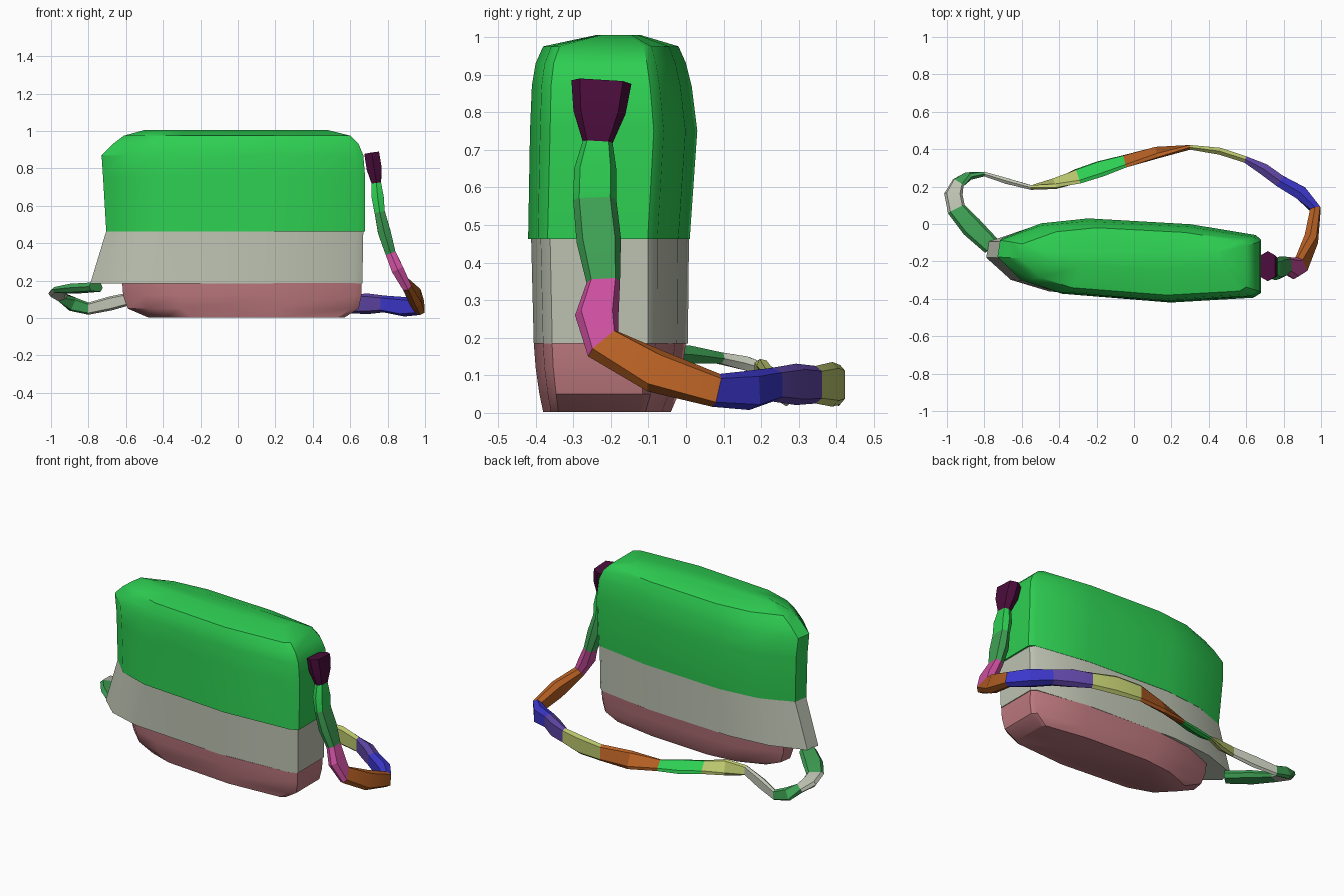
import bpy, bmesh, math
from mathutils import Vector

cube = bpy.data.objects.get("Cube")
if cube:
    bpy.data.objects.remove(cube, do_unlink=True)


def material(name, r, g, b):
    m = bpy.data.materials.new(name)
    m.diffuse_color = (r, g, b, 1)
    m.use_nodes = True
    m.node_tree.nodes["Principled BSDF"].inputs["Base Color"].default_value = (r, g, b, 1)
    return m


GREEN = material("bright_green", .027, .62, .084)
GREY = material("warm_grey", .52, .55, .45)
ROSE = material("dusty_rose", .51, .19, .21)
PLUM = material("dark_plum", .07, .004, .045)
MOSS = material("mid_green", .05, .36, .09)
MAGENTA = material("magenta", .61, .08, .35)
ORANGE = material("burnt_orange", .46, .115, .017)
BLUE = material("blue", .045, .038, .6)
VIOLET = material("violet", .115, .061, .38)
OLIVE = material("pale_olive", .51, .58, .156)


def loft(name, rings, mat, angle):
    """Skin closed rings of equal length and cap both ends."""
    bm = bmesh.new()
    vs = [[bm.verts.new(p) for p in r] for r in rings]
    n = len(vs[0])
    for a, b in zip(vs, vs[1:]):
        for i in range(n):
            bm.faces.new((a[i], a[(i + 1) % n], b[(i + 1) % n], b[i]))
    bm.faces.new(vs[0])
    bm.faces.new(vs[-1])
    bmesh.ops.recalc_face_normals(bm, faces=bm.faces)
    me = bpy.data.meshes.new(name)
    bm.to_mesh(me)
    bm.free()
    me.materials.append(mat)
    ob = bpy.data.objects.new(name, me)
    bpy.context.collection.objects.link(ob)
    bpy.ops.object.select_all(action='DESELECT')
    ob.select_set(True)
    bpy.context.view_layer.objects.active = ob
    bpy.ops.object.shade_smooth_by_angle(angle=math.radians(angle))


# Plan outline of the bag in 0..1, narrower at its right end (-x)
PLAN = [(0, .55), (.09, .26), (.23, .11), (.65, 0), (.97, .06), (1, .12), (1, .74),
        (.98, .8), (.73, .93), (.34, 1), (.16, .94), (.01, .76)]


def section(z, x0, x1, y0, y1):
    """Plan outline fitted to the given bounds at height z."""
    return [(x0 + u * (x1 - x0), y0 + v * (y1 - y0), z) for u, v in PLAN]


# Bag body: three stacked bands
loft("bag_base", [section(.003, -.48, .57, -.38, -.04),
                  section(.05, -.59, .645, -.39, -.02),
                  section(.12, -.615, .66, -.4, -.01),
                  section(.186, -.62, .66, -.405, 0)], ROSE, 35)
loft("bag_middle_band", [section(.185, -.79, .665, -.405, .005),
                         section(.465, -.705, .67, -.412, .008)], GREY, 35)
loft("bag_upper", [section(.463, -.705, .68, -.42, .01),
                   section(.75, -.722, .68, -.415, .03),
                   section(.87, -.73, .67, -.41, .015),
                   section(.93, -.67, .645, -.4, 0),
                   section(.975, -.61, .6, -.38, -.02),
                   section(1.005, -.5, .48, -.24, -.12)], GREEN, 35)

# Strap joints: centre, width, thickness, direction of the width
X, Y, Z, SLANT = Vector((1, 0, 0)), Vector((0, 1, 0)), Vector((0, 0, 1)), Vector((0, -.8, .5))
JOINTS = [
    (.715, -.225, .88, .16, .08, Y), (.74, -.235, .72, .08, .05, Y),
    (.757, -.243, .568, .115, .055, Y), (.815, -.22, .348, .09, .055, Y),
    (.893, -.22, .183, .11, .05, Y), (.97, .08, .06, .09, .055, Z),
    (.78, .23, .075, .09, .065, Z), (.595, .345, .075, .1, .035, Z),
    (.3, .41, .075, .105, .025, Z), (-.05, .335, .06, .08, .025, SLANT),
    (-.3, .255, .085, .095, .025, SLANT), (-.55, .195, .11, .065, .025, Z),
    (-.8, .267, .05, .065, .025, Z), (-.94, .22, .11, .07, .03, X),
    (-.95, .08, .148, .1, .03, X), (-.76, -.12, .165, .1, .045, X)]
PIECES = [("anchor", PLUM), ("top", GREEN), ("upper_side", MOSS), ("lower_side", MAGENTA),
          ("corner", ORANGE), ("left_bend", BLUE), ("left_back", VIOLET), ("back_left", OLIVE),
          ("back_middle", ORANGE), ("back_centre", GREEN), ("back_right", OLIVE),
          ("right_back", GREY), ("right_bend", MOSS), ("right_side", GREY), ("right_end", MOSS)]
HEXAGON = [(.5, 0), (.36, .5), (-.36, .5), (-.5, 0), (-.36, -.5), (.36, -.5)]


def ribbon_ring(centre, tangent, width, thick, direction):
    """Flat hexagon across the strap."""
    t = tangent.normalized()
    side = (direction - t * direction.dot(t)).normalized()
    up = t.cross(side)
    return [centre + side * a * width + up * b * thick for a, b in HEXAGON]


# Centres with one extrapolated point at each end
path = [Vector(j[:3]) for j in JOINTS]
path = [2 * path[0] - path[1]] + path + [2 * path[-1] - path[-2]]

# Strap pieces, each slightly fuller in its middle
for i, (name, mat) in enumerate(PIECES):
    before, start, end, after = path[i:i + 4]
    w0, t0, d0 = JOINTS[i][3:]
    w1, t1, d1 = JOINTS[i + 1][3:]
    middle = (9 * (start + end) - before - after) / 16
    loft("strap_" + name, [
        ribbon_ring(start, end - before, w0, t0, d0),
        ribbon_ring(middle, end - start, (w0 + w1) * .58, (t0 + t1) * .62, d0 + d1),
        ribbon_ring(end, after - start, w1, t1, d1)], mat, 20)
